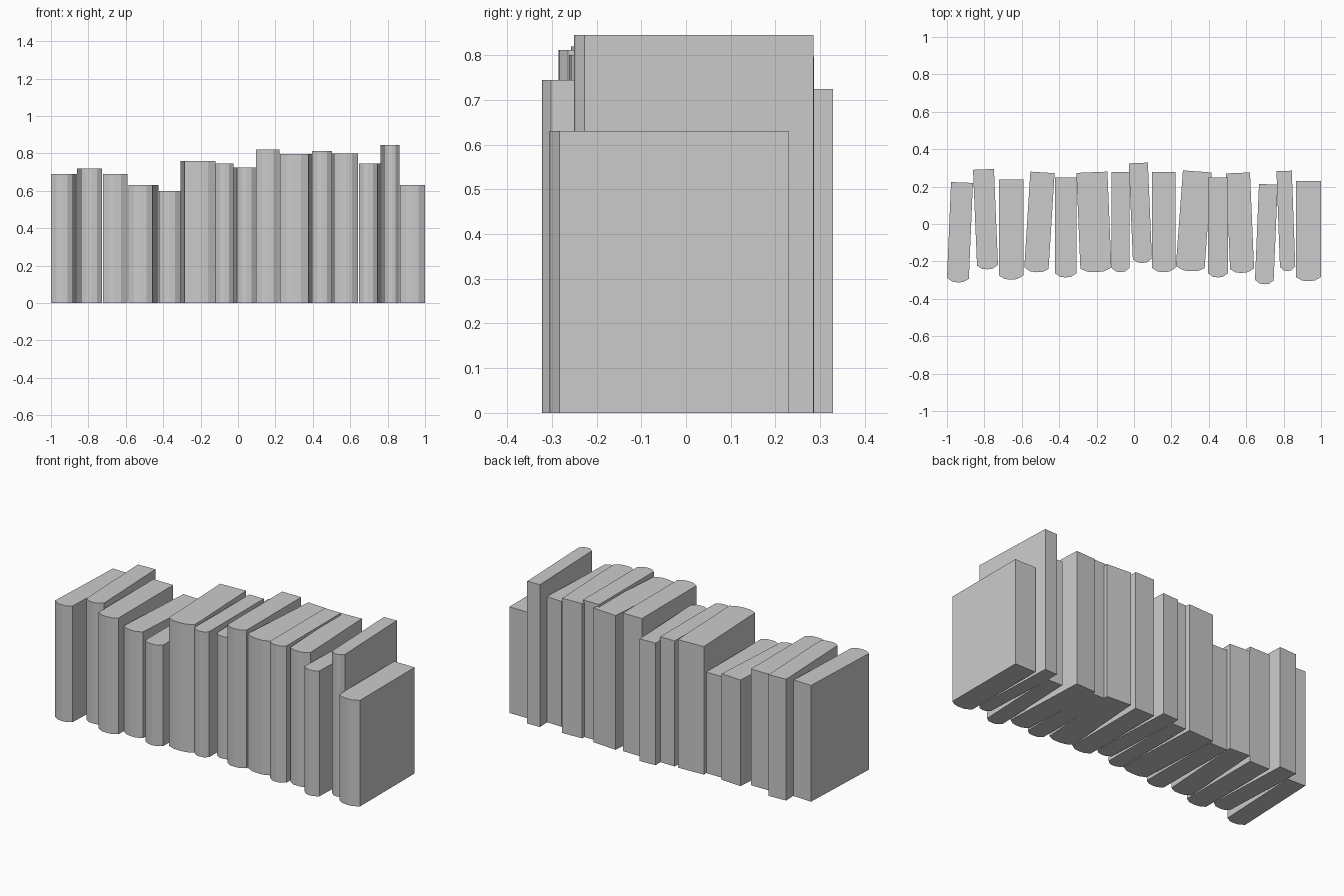
import bpy, bmesh
from math import radians
from mathutils import Matrix

if "Cube" in bpy.data.objects:
    bpy.data.objects.remove(bpy.data.objects["Cube"])

DEPTH = 0.535    # back edge to spine tip
BULGE = 0.022    # how far the spine bows forward

# (left x, right x, thickness, centre y, height, turn in degrees)
BOOKS = [
    (-1.000, -0.861, 0.117, -0.044, 0.69, -2.4),
    (-0.861, -0.727, 0.112,  0.026, 0.72,  2.4),
    (-0.722, -0.592, 0.130, -0.030, 0.69,  0.0),
    (-0.587, -0.424, 0.130,  0.011, 0.63, -3.6),
    (-0.423, -0.308, 0.115, -0.018, 0.60,  0.0),
    (-0.308, -0.121, 0.166,  0.011, 0.76,  2.4),
    (-0.120, -0.025, 0.095,  0.010, 0.745, 0.0),
    (-0.027,  0.095, 0.102,  0.060, 0.725, 2.4),
    ( 0.096,  0.221, 0.125,  0.010, 0.82,  0.0),
    ( 0.224,  0.415, 0.154,  0.017, 0.797, -4.2),
    ( 0.396,  0.502, 0.106, -0.018, 0.812, 0.0),
    ( 0.492,  0.642, 0.128,  0.007, 0.80,  2.4),
    ( 0.647,  0.768, 0.100, -0.054, 0.745, -2.4),
    ( 0.761,  0.863, 0.082,  0.017, 0.845, 2.1),
    ( 0.865,  1.000, 0.135, -0.038, 0.63,  0.0),
]


def make_book(name, thick, height):
    """Extrude the book's plan outline: flat back, faceted bowed spine."""
    back, front = DEPTH / 2, -DEPTH / 2 + BULGE
    outline = [(0.5, back), (-0.5, back)]
    for u, d in ((0, 0), (0.25, 0.86), (0.5, 1), (0.75, 0.86), (1, 0)):
        outline.append((u - 0.5, front - BULGE * d))
    bm = bmesh.new()
    base = bm.faces.new([bm.verts.new((x * thick, y, 0)) for x, y in outline])
    top = bmesh.ops.extrude_face_region(bm, geom=[base], use_keep_orig=True)["geom"]
    bmesh.ops.translate(bm, vec=(0, 0, height),
                        verts=[v for v in top if isinstance(v, bmesh.types.BMVert)])
    bmesh.ops.recalc_face_normals(bm, faces=bm.faces)
    mesh = bpy.data.meshes.new(name)
    bm.to_mesh(mesh)
    bm.free()
    obj = bpy.data.objects.new(name, mesh)
    bpy.context.collection.objects.link(obj)
    return obj


# Row of books, some turned slightly
for i, (x0, x1, thick, y, height, turn) in enumerate(BOOKS, 1):
    book = make_book(f"book_{i:02d}", thick, height)
    rot = Matrix.Rotation(radians(turn), 4, 'Z')
    book.data.transform(rot)
    # centre the turned outline on its measured span
    xs = [v.co.x for v in book.data.vertices]
    ys = [v.co.y for v in book.data.vertices]
    book.location = ((x0 + x1) / 2 - (min(xs) + max(xs)) / 2,
                     y - (min(ys) + max(ys)) / 2, 0)
